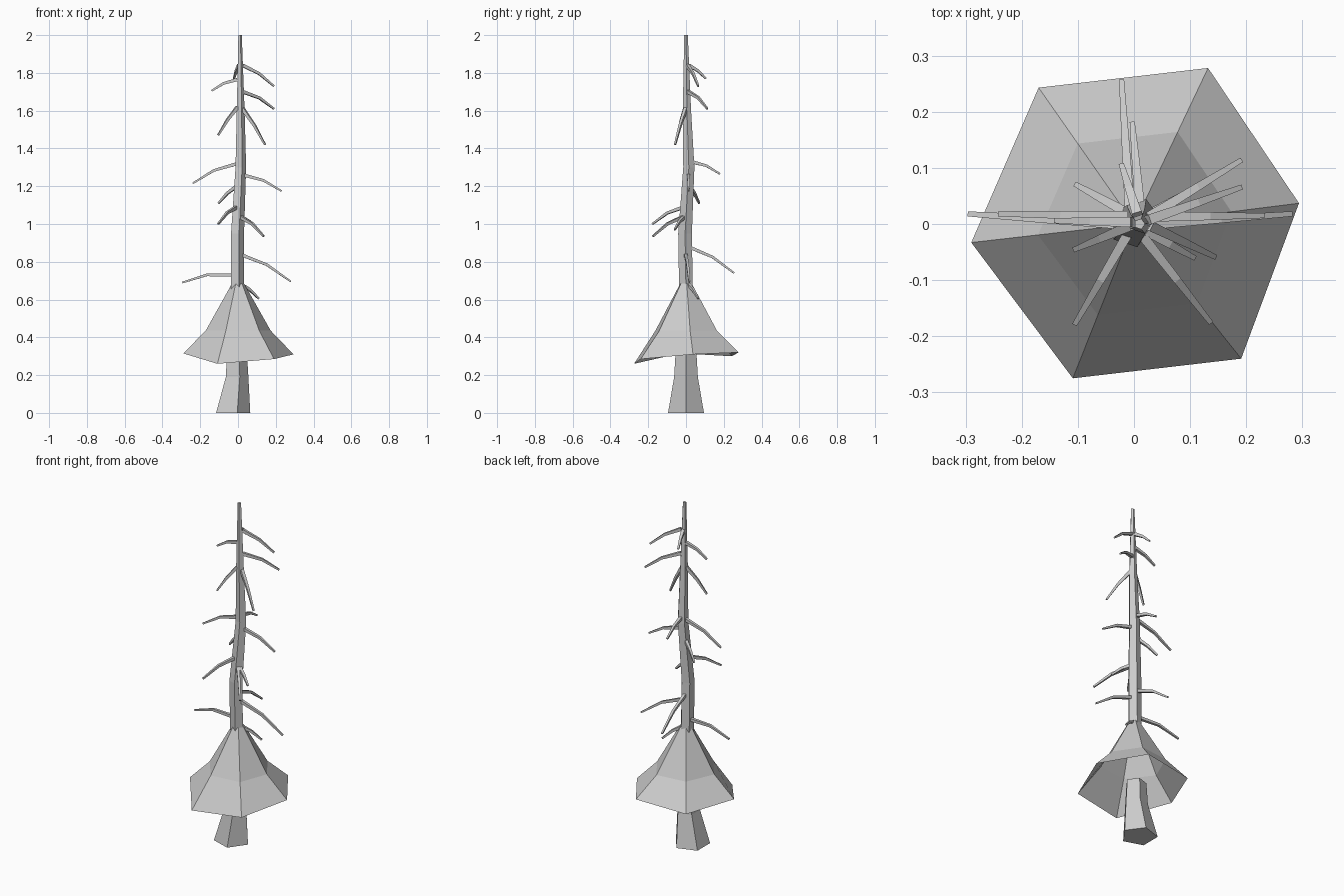
import bpy, bmesh
from math import cos, sin, pi
from mathutils import Vector

if "Cube" in bpy.data.objects:
    bpy.data.objects.remove(bpy.data.objects["Cube"])


def make_object(name, bm):
    bmesh.ops.recalc_face_normals(bm, faces=bm.faces)
    mesh = bpy.data.meshes.new(name)
    bm.to_mesh(mesh)
    bm.free()
    ob = bpy.data.objects.new(name, mesh)
    bpy.context.collection.objects.link(ob)


def loft(name, rings, cap_start=True, cap_end=True):
    bm = bmesh.new()
    loops = [[bm.verts.new(p) for p in ring] for ring in rings]
    n = len(rings[0])
    for a, b in zip(loops, loops[1:]):
        for i in range(n):
            j = (i + 1) % n
            bm.faces.new((a[i], a[j], b[j], b[i]))
    if cap_start:
        bm.faces.new(loops[0][::-1])
    if cap_end:
        bm.faces.new(loops[-1])
    make_object(name, bm)


def pentagon(x, y, z, r):
    return [(x + r * cos(2 * pi * i / 5), y + r * sin(2 * pi * i / 5), z) for i in range(5)]


# Trunk: a flared stump below the skirt and a bent, tapering upper stem
stem = [(-0.005, 0, 0.62, 0.038), (-0.006, -0.005, 0.95, 0.038),
        (0.012, 0.015, 1.3, 0.031), (0.012, 0.005, 1.6, 0.023), (0.01, 0, 2.0, 0.010)]
stump = [(-0.035, 0, 0, 0.1), (-0.011, 0, 0.19, 0.066), (-0.011, 0, 0.32, 0.058)]
loft("trunk_stump", [pentagon(*s) for s in stump])
loft("trunk_stem", [pentagon(*s) for s in stem])

# Foliage skirt: open six-sided bell with an uneven rim
rim = [(0.294, 0.037, 0.31), (0.132, 0.278, 0.32), (-0.17, 0.243, 0.30),
       (-0.29, -0.033, 0.315), (-0.109, -0.275, 0.26), (0.191, -0.24, 0.285)]
mid = [(x * 0.59, y * 0.59, 0.435) for x, y, z in rim]
top = [(x * 0.11, y * 0.11, 0.685) for x, y, z in rim]
loft("foliage_skirt", [rim, mid, top], cap_start=False, cap_end=False)


def stem_axis(z):
    for a, b in zip(stem, stem[1:]):
        if z <= b[2]:
            t = (z - a[2]) / (b[2] - a[2])
            return Vector((a[0] + t * (b[0] - a[0]), a[1] + t * (b[1] - a[1]), z))


def branch(name, z0, tip):
    tip = Vector(tip)
    root = stem_axis(z0)
    out = Vector((tip.x - root.x, tip.y - root.y, 0))
    length = out.length
    out.normalize()
    root += out * 0.015
    knee = root.lerp(tip, 0.53) + Vector((0, 0, 0.075 * length))
    side = Vector((-out.y, out.x, 0))
    rings = []
    for p, d, w in ((root, knee - root, 0.009), (knee, tip - root, 0.007), (tip, tip - knee, 0.0045)):
        up = d.normalized().cross(side)
        rings.append([p + side * w * a + up * w * b for a, b in ((-1, -1), (1, -1), (1, 1), (-1, 1))])
    loft(name, rings)


# Bare drooping branches: height on the stem, then tip
branches = [
    (1.84, (0.19, 0.065, 1.73)), (1.765, (-0.14, 0.006, 1.705)), (1.84, (-0.022, 0.105, 1.77)),
    (1.70, (0.19, 0.113, 1.61)), (1.62, (-0.105, -0.045, 1.47)), (1.61, (0.143, -0.058, 1.42)),
    (1.32, (-0.24, 0.018, 1.215)), (1.26, (0.23, 0.015, 1.175)), (1.33, (-0.003, 0.18, 1.265)),
    (1.20, (-0.103, 0.07, 1.11)), (1.09, (-0.105, -0.178, 1.0)), (1.04, (0.136, -0.175, 0.935)),
    (1.04, (0.107, -0.06, 0.97)), (0.88, (-0.022, 0.255, 0.74)), (0.84, (0.28, 0.018, 0.695)),
    (0.73, (-0.295, 0.018, 0.69)), (0.685, (0.11, 0.065, 0.605)),
]
for i, (z0, tip) in enumerate(branches):
    branch(f"branch_{i + 1}", z0, tip)
